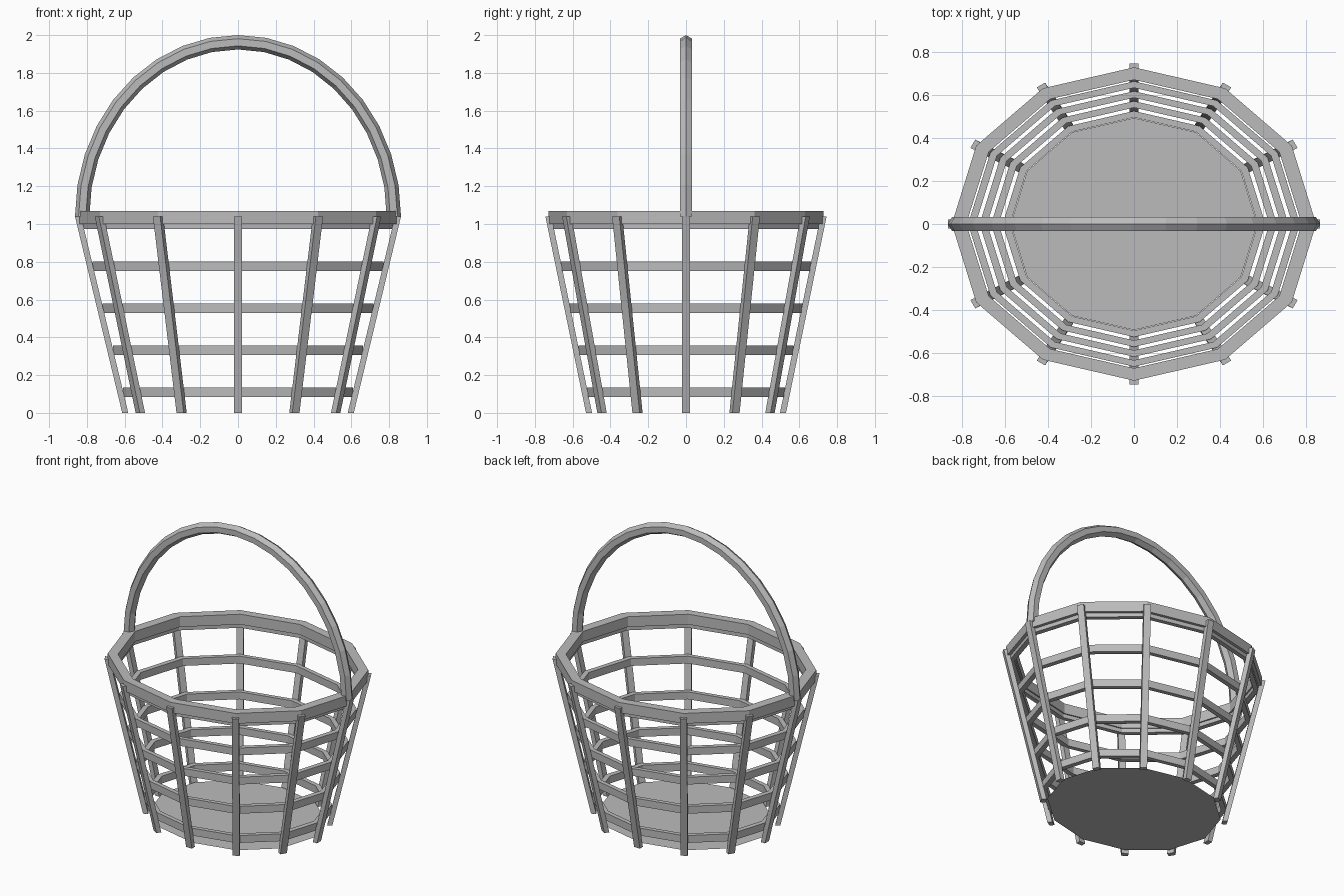
import bpy, bmesh
from math import sin, cos, pi, radians

if "Cube" in bpy.data.objects:
    bpy.data.objects.remove(bpy.data.objects["Cube"])

SIDES = 12
RATIO = 0.86            # depth of the oval relative to its width
TOP_Z = 1.04            # height of the stake tops

mat = bpy.data.materials.new("wicker grey")
mat.diffuse_color = (0.5, 0.5, 0.5, 1)
mat.use_nodes = True
mat.node_tree.nodes["Principled BSDF"].inputs["Base Color"].default_value = mat.diffuse_color


def make_object(name, bm):
    mesh = bpy.data.meshes.new(name)
    bm.to_mesh(mesh)
    bm.free()
    mesh.materials.append(mat)
    obj = bpy.data.objects.new(name, mesh)
    bpy.context.collection.objects.link(obj)
    return obj


def sweep(name, sections, closed):
    """Skin a list of equal cross-sections; cap the ends when open."""
    bm = bmesh.new()
    loops = [[bm.verts.new(p) for p in s] for s in sections]
    n = len(loops[0])
    pairs = list(zip(loops, loops[1:]))
    if closed:
        pairs.append((loops[-1], loops[0]))
    else:
        bm.faces.new(loops[0])
        bm.faces.new(loops[-1])
    for a, b in pairs:
        for i in range(n):
            j = (i + 1) % n
            bm.faces.new((a[i], a[j], b[j], b[i]))
    bmesh.ops.recalc_face_normals(bm, faces=bm.faces)
    return make_object(name, bm)


def ring(name, outer, inner, z0, z1):
    """Twelve-sided oval hoop with a rectangular section."""
    profile = [(outer, z0), (outer, z1), (inner, z1), (inner, z0)]
    sections = []
    for k in range(SIDES):
        t = 2 * pi * k / SIDES
        sections.append([(r * cos(t), RATIO * r * sin(t), z) for r, z in profile])
    sweep(name, sections, True)


def stake_radius(z):
    return 0.597 + 0.25 * z / TOP_Z


# Upright stakes leaning outwards
for k in range(SIDES):
    t = 2 * pi * k / SIDES
    c, s = cos(t), sin(t)
    sections = []
    for z in (0, TOP_Z):
        r = stake_radius(z)
        sections.append([(r * c + u * c - v * s, RATIO * r * s + u * s + v * c, z)
                         for u, v in ((-.016, -.022), (.016, -.022),
                                      (.016, .022), (-.016, .022))])
    sweep(f"stake_{k + 1}", sections, False)

# Horizontal bands inside the stakes
for i in range(5):
    z = 0.11 + 0.222 * i
    outer = stake_radius(z) - 0.014
    ring(f"band_{i + 1}", outer, outer - 0.035, z - 0.025, z + 0.025)

# Heavy rim
ring("rim", 0.845, 0.778, 1.0, 1.07)

# Thin floor
bm = bmesh.new()
bm.faces.new([bm.verts.new((0.572 * cos(2 * pi * k / SIDES),
                            0.572 * RATIO * sin(2 * pi * k / SIDES), 0.02))
              for k in range(SIDES)])
make_object("floor", bm)

# Arched handle with a six-sided section
sections = []
for k in range(19):
    t = radians(10 * k)
    section = []
    for j in range(6):
        a = j * pi / 3
        d = 0.038 * cos(a)
        section.append(((0.825 + d) * cos(t), 0.038 * sin(a),
                        TOP_Z + (0.922 + d) * sin(t)))
    sections.append(section)
sweep("handle", sections, False)
